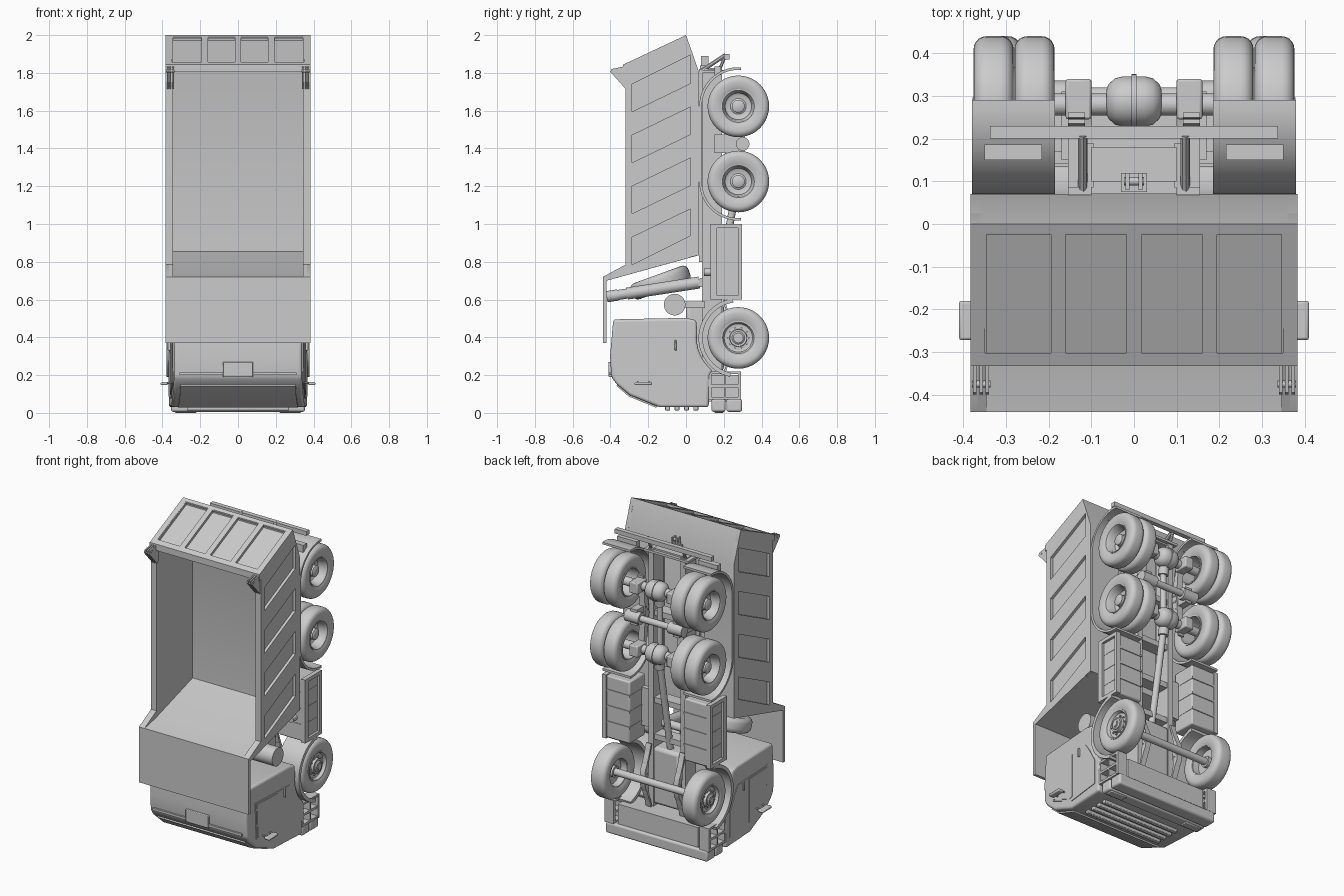
import bpy, bmesh
from math import sin, cos, pi, radians
from mathutils import Vector, Matrix

if "Cube" in bpy.data.objects:
    bpy.data.objects.remove(bpy.data.objects["Cube"])

# The truck is posed nose-down: its front faces -z and its roof faces -y.

def finish(bm, name, bevel=0, seg=2):
    bmesh.ops.recalc_face_normals(bm, faces=bm.faces)
    me = bpy.data.meshes.new(name)
    bm.to_mesh(me)
    bm.free()
    ob = bpy.data.objects.new(name, me)
    bpy.context.collection.objects.link(ob)
    if bevel:
        m = ob.modifiers.new("bevel", 'BEVEL')
        m.width, m.segments, m.limit_method = bevel, seg, 'ANGLE'
    return ob

def prism(name, pts, x0, x1, bevel=0, seg=2):
    """Side profile (y, z) extruded along x; x0 / x1 may be functions of y."""
    bm = bmesh.new()
    rows = []
    for x in (x0, x1):
        rows.append([bm.verts.new((x(y) if callable(x) else x, y, z)) for y, z in pts])
    bm.faces.new(rows[0])
    bm.faces.new(rows[1])
    n = len(pts)
    for i in range(n):
        j = (i + 1) % n
        bm.faces.new((rows[0][i], rows[0][j], rows[1][j], rows[1][i]))
    return finish(bm, name, bevel, seg)

def box(name, x0, x1, y0, y1, z0, z1, bevel=0, seg=2):
    return prism(name, [(y0, z0), (y1, z0), (y1, z1), (y0, z1)], x0, x1, bevel, seg)

def ribbon(name, path, t, x0, x1):
    a, b = [], []
    for i, p in enumerate(path):
        d = Vector(path[min(i + 1, len(path) - 1)]) - Vector(path[max(i - 1, 0)])
        n = Vector((-d.y, d.x)).normalized() * t / 2
        a.append(tuple(Vector(p) + n))
        b.append(tuple(Vector(p) - n))
    return prism(name, a + b[::-1], x0, x1)

def arc(cy, cz, r, a0, a1, n):
    return [(cy + r * cos(radians(a0 + (a1 - a0) * i / n)),
             cz + r * sin(radians(a0 + (a1 - a0) * i / n))) for i in range(n + 1)]

def lathe(name, prof, loc, flip=1, closed=False, seg=40, tilt=None):
    """Profile of (x, radius) turned around the x axis."""
    bm = bmesh.new()
    rings = [[bm.verts.new((x * flip, r * cos(2 * pi * k / seg), r * sin(2 * pi * k / seg)))
              for k in range(seg)] for x, r in prof]
    pairs = list(zip(rings, rings[1:])) + ([(rings[-1], rings[0])] if closed else [])
    for p, q in pairs:
        for k in range(seg):
            j = (k + 1) % seg
            bm.faces.new((p[k], p[j], q[j], q[k]))
    if not closed:
        bm.faces.new(rings[0])
        bm.faces.new(rings[-1])
    m = Matrix.Translation(loc) @ (tilt or Matrix())
    bmesh.ops.transform(bm, matrix=m, verts=bm.verts)
    return finish(bm, name)

def rod(name, a, b, r, seg=20):
    a, b = Vector(a), Vector(b)
    rot = Vector((1, 0, 0)).rotation_difference(b - a).to_matrix().to_4x4()
    return lathe(name, [(0, r), ((b - a).length, r)], a, seg=seg, tilt=rot)

def tyre(name, loc, w=.095, tilt=None):
    h = w / 2
    prof = [(-h * .8, .088), (-h * .95, .105)] + [(-h + .03 * (1 - cos(t)), .132 + .031 * sin(t))
            for t in [i * pi / 10 for i in range(6)]]
    prof += [(-x, r) for x, r in reversed(prof)]
    return lathe(name, prof, loc, closed=True, tilt=tilt)

WY, FRONT, REAR = .277, .397, (1.225, 1.623)
both = (1, -1)

# Dump body: floor, front wall, canopy over the cab
prism("body_floor", [(.07, .835), (.07, 1.8), (0, 2), (-.025, 1.985), (.04, 1.8), (.04, .85)], -.36, .36)
prism("body_front_wall", [(.07, .835), (-.42, .70), (-.44, .72), (-.33, .742), (.045, .857)], -.36, .36)
box("cab_canopy", -.383, .383, -.44, -.422, .37, .72)

# Body sides: plate with raised rails and slanted ribs
for s in both:
    prism("body_side", [(0, 2), (-.32, 1.845), (-.32, .785), (-.44, .72), (-.42, .70), (.07, .835), (.07, 1.8)],
          s * .345, s * .366)
    o = (s * .36, s * .383)
    prism("side_top_rail", [(-.32, .785), (-.285, .785), (-.285, 1.862), (-.32, 1.845)], *o)
    prism("side_floor_rail", [(.025, .825), (.07, .835), (.07, 1.8), (.025, 1.93)], *o)
    prism("side_front_post", [(-.32, .785), (-.44, .72), (-.42, .70), (.025, .823), (.025, .94), (-.285, .785)], *o)
    for i in range(3):
        z = .93 + .27 * i
        prism("side_rib", [(-.285, z), (.025, z + .15), (.025, z + .275), (-.285, z + .125)], *o)
    prism("side_rear_post", [(-.285, 1.74), (.025, 1.895), (.025, 1.93), (0, 2), (-.285, 1.862)], *o)
    for x in (.34, .354, .369):  # hinge plates at the tailgate
        prism("tailgate_hinge", [(-.30, 1.84), (-.395, 1.82), (-.4, 1.805), (-.32, 1.715), (-.30, 1.73)],
              s * x, s * (x + .008))
    rod("hinge_pin", (s * .336, -.375, 1.81), (s * .38, -.375, 1.81), .008, 12)

# Tailgate: recessed plate framed by ribs
def gate(name, y0, y1, top, x0, x1):
    f = lambda y: 2 + .47 * y
    prism(name, [(y0, f(y0) - top), (y1, f(y1) - top), (y1, f(y1) - .04), (y0, f(y0) - .04)], x0, x1)
gate("tailgate_plate", -.33, -.005, .018, -.36, .36)
gate("tailgate_lower_bar", -.022, 0, 0, -.383, .383)
gate("tailgate_upper_bar", -.333, -.302, 0, -.383, .383)
for x, w in ((-.366, .017), (-.177, .017), (0, .017), (.177, .017), (.366, .017)):
    gate("tailgate_rib", -.31, -.01, 0, x - w, x + w)

# Cab shell with a tapered roof
half = lambda y: .36 + .055 * y
nose = [(-.395, .19), (-.37, .155), (-.30, .095), (-.14, .03)]
cab = ([(-.385, .495), (.0, .503), (.055, .49)] + arc(WY, FRONT, .22, 172, 232, 8)
       + [(.125, .2), (.12, .03)] + nose[::-1] + [(-.402, .3)])
prism("cab", cab, lambda y: -half(y), half, .022, 4)
ribbon("windscreen", [(-.365, .148), (-.30, .092), (-.155, .033)], .012,
       lambda y: -half(y) + .035, lambda y: half(y) - .035)
box("sun_visor", -.31, .31, -.408, -.38, .2, .215)
box("roof_hatch", -.08, .08, -.41, -.39, .19, .27, .004)
for i in range(4):  # grille bars on the nose
    box("grille_bar", -.27, .27, -.11 + .05 * i, -.085 + .05 * i, .012, .04, .004)
for s in both:
    skin = (lambda y: s * (half(y) - .01), lambda y: s * (half(y) + .004))
    prism("door", [(-.32, .385), (.0, .385), (.04, .33), (.09, .24), (.09, .09), (-.13, .075), (-.31, .155)], *skin)
    prism("side_window", [(-.31, .375), (-.12, .375), (-.12, .1), (-.15, .095), (-.3, .16)],
          skin[0], lambda y: s * (half(y) + .007))
    box("door_handle", s * .35, s * .372, -.06, -.05, .33, .385, .003)
    box("mirror", s * .372, s * .41, -.272, -.18, .147, .163, .006)
    for y in (-.255, -.195):
        rod("mirror_arm", (s * .335, y, .165), (s * .39, y, .155), .005, 8)
    box("cab_steps", s * .30, s * .362, .12, .135, .07, .22)
    for z in (.07, .135, .205):
        box("step_post", s * .30, s * .362, .125, .29, z, z + .014)
    box("step_tread", s * .30, s * .366, .275, .292, .07, .219)
    box("step_middle_tread", s * .30, s * .362, .2, .21, .07, .219)
    box("headlight", s * .22, s * .335, .15, .2, 0, .02, .005)
    ribbon("front_fender", arc(WY, FRONT, .2, 98, 258, 20), .022, s * .22, s * .378)
# Front bumper
box("bumper_upper", -.355, .355, .135, .21, .006, .075, .012, 3)
box("bumper_lower", -.355, .355, .214, .297, .006, .075, .012, 3)
box("skid_box", -.28, .28, .12, .28, .06, .2)

# Chassis rails and cross members
for s in both:
    box("frame_rail", s * .095, s * .13, .085, .19, .18, 1.82)
    box("sub_rail", s * .1, s * .155, .068, .087, .8, 1.82)
for z in (.3, .62, .85, 1.1, 1.4, 1.79):
    box("cross_member", -.1, .1, .1, .18, z, z + .035)
box("engine_block", -.095, .095, .0, .2, .22, .58, .02)
box("rear_plate", -.155, .155, .07, .2, 1.8, 1.815)

# Wheels
drum = [(-.04, .09), (-.04, .082), (-.005, .08), (-.003, .0545)]
for s in both:
    tyre("front_tyre", (s * .317, WY, FRONT), .105)
    lathe("front_rim", [(-.04, .091), (-.04, .084), (.0, .08), (.0, .03), (.004, .03), (.045, .03), (.047, .045),
          (.03, .047), (.026, .065), (.03, .075), (.048, .083), (.048, .091)], (s * .317, WY, FRONT), s, True)
    lathe("front_hub", [(-.02, .034), (.05, .034), (.056, .026), (.056, .018), (.06, .018)], (s * .317, WY, FRONT), s)
    for z in REAR:
        for x in (.233, .329):
            tyre("rear_tyre", (s * x, WY, z), .094)
        lathe("rear_rim", [(-.14, .091), (-.14, .083), (-.045, .08), (-.045, .03), (-.02, .03), (-.02, .06),
              (-.014, .07), (.03, .078), (.042, .085), (.042, .091)], (s * .329, WY, z), s, True)
        lathe("rear_hub", [(-.05, .042), (-.015, .042), (-.01, .034), (.02, .034), (.026, .025)], (s * .329, WY, z), s)
    for k in range(10):  # wheel nuts
        a = 2 * pi * k / 10
        y, z = .055 * cos(a), .055 * sin(a)
        rod("front_nut", (s * .335, WY + y, FRONT + z), (s * .354, WY + y, FRONT + z), .005, 6)

# Axles, differentials and drive shaft
rod("front_axle", (-.3, WY, FRONT), (.3, WY, FRONT), .022)
for z in REAR:
    rod("rear_axle", (-.3, WY + .003, z), (.3, WY + .003, z), .026)
    lathe("differential", [(-.065, .026), (-.06, .04), (-.045, .054), (-.025, .059), (-.006, .059), (-.006, .064),
          (.006, .064), (.006, .059), (.025, .059), (.045, .054), (.06, .04), (.065, .026)], (0, .287, z))
    rod("pinion_housing", (0, .26, z - .1), (0, .275, z), .03)
rod("drive_shaft", (0, .15, .55), (0, .26, 1.15), .02)
rod("rear_drive_shaft", (0, .26, 1.25), (0, .26, 1.55), .018)

# Suspension
for s in both:
    for i in range(3):
        l = .2 - .045 * i
        ribbon("front_leaf_spring", [(.2 + .013 * i, FRONT - l), (.23 + .013 * i, FRONT - l / 2),
               (.24 + .013 * i, FRONT), (.23 + .013 * i, FRONT + l / 2), (.2 + .013 * i, FRONT + l)],
               .011, s * .1, s * .135)
        l = .25 - .05 * i
        ribbon("rear_leaf_spring", [(.255 - .014 * i, 1.424 - l), (.235 - .014 * i, 1.424),
               (.255 - .014 * i, 1.424 + l)], .012, s * .115, s * .155)
    for z in REAR:
        box("axle_seat", s * .1, s * .16, .245, .34, z - .035, z + .035, .006)
    box("trunnion_bracket", s * .125, s * .17, .15, .31, 1.375, 1.475)
    rod("trunnion", (s * .1, .3, 1.424), (s * .2, .3, 1.424), .036)
rod("trunnion_tube", (-.15, .3, 1.424), (.15, .3, 1.424), .02)

# Rear fenders, lamps, under-run bar
for s in both:
    path = arc(WY, REAR[1], .2, 86, 180, 14) + arc(WY, REAR[0], .2, 180, 274, 14)
    ribbon("rear_fender", path, .014, s * .185, s * .38)
    box("tail_lamp", s * .215, s * .35, .15, .186, 1.79, 1.835)
    rod("bar_bracket_lower", (s * .12, .08, 1.81), (s * .12, .21, 1.895), .011, 8)
    rod("bar_bracket_upper", (s * .12, .17, 1.80), (s * .12, .21, 1.895), .009, 8)
box("under_run_bar", -.337, .337, .2, .229, 1.872, 1.9)
box("tow_mount", -.03, .03, .075, .12, 1.81, 1.84)
for s in both:
    box("tow_jaw", s * .01, s * .02, .08, .12, 1.83, 1.89)
rod("tow_pin", (-.024, .1, 1.875), (.024, .1, 1.875), .01, 12)

# Side tanks / tool boxes with framed faces and straps
for s in both:
    box("side_tank", s * .19, s * .362, .135, .29, .605, .995, .008)
    for y0, y1, z0, z1 in ((.13, .165, .6, 1), (.275, .296, .6, 1), (.13, .296, .6, .622), (.13, .296, .978, 1)):
        box("tank_frame", s * .35, s * .378, y0, y1, z0, z1)
    for z in (.7, .8, .9):
        box("tank_strap", s * .188, s * .364, .132, .295, z, z + .012)
    box("tank_bracket", s * .12, s * .2, .14, .17, .68, .92)
    rod("filler_cap", (s * .3, .095, .745), (s * .3, .14, .745), .02)

# Behind the cab: spare wheel, lift cylinder, air cleaner
tilt = Matrix.Rotation(radians(20), 4, 'X') @ Matrix.Rotation(radians(90), 4, 'Y')
tyre("spare_tyre", (-.17, -.135, .69), .09, tilt)
lathe("spare_rim", [(-.02, .09), (-.02, .03), (.02, .03), (.02, .09)], (-.17, -.135, .69), 1, True, tilt=tilt)
d = Vector((0, -.49, .0)) + Vector((0, 0, -.075))
base = Vector((.09, .07, .69))
for t0, t1, r in ((0, .78, .032), (.75, .9, .027), (.88, 1, .03)):
    rod("lift_cylinder", base + d * t0, base + d * t1, r)
rod("lift_pivot", (-.12, .085, .69), (.12, .085, .69), .025)
rod("air_cleaner", (.05, -.06, .573), (.32, -.06, .573), .057, 32)
box("air_cleaner_mount", .1, .14, -.06, .1, .555, .59)

# Smooth curved surfaces, keep hard edges
for ob in bpy.data.objects:
    ob.select_set(True)
bpy.context.view_layer.objects.active = bpy.data.objects["cab"]
bpy.ops.object.shade_smooth_by_angle(angle=radians(35))
